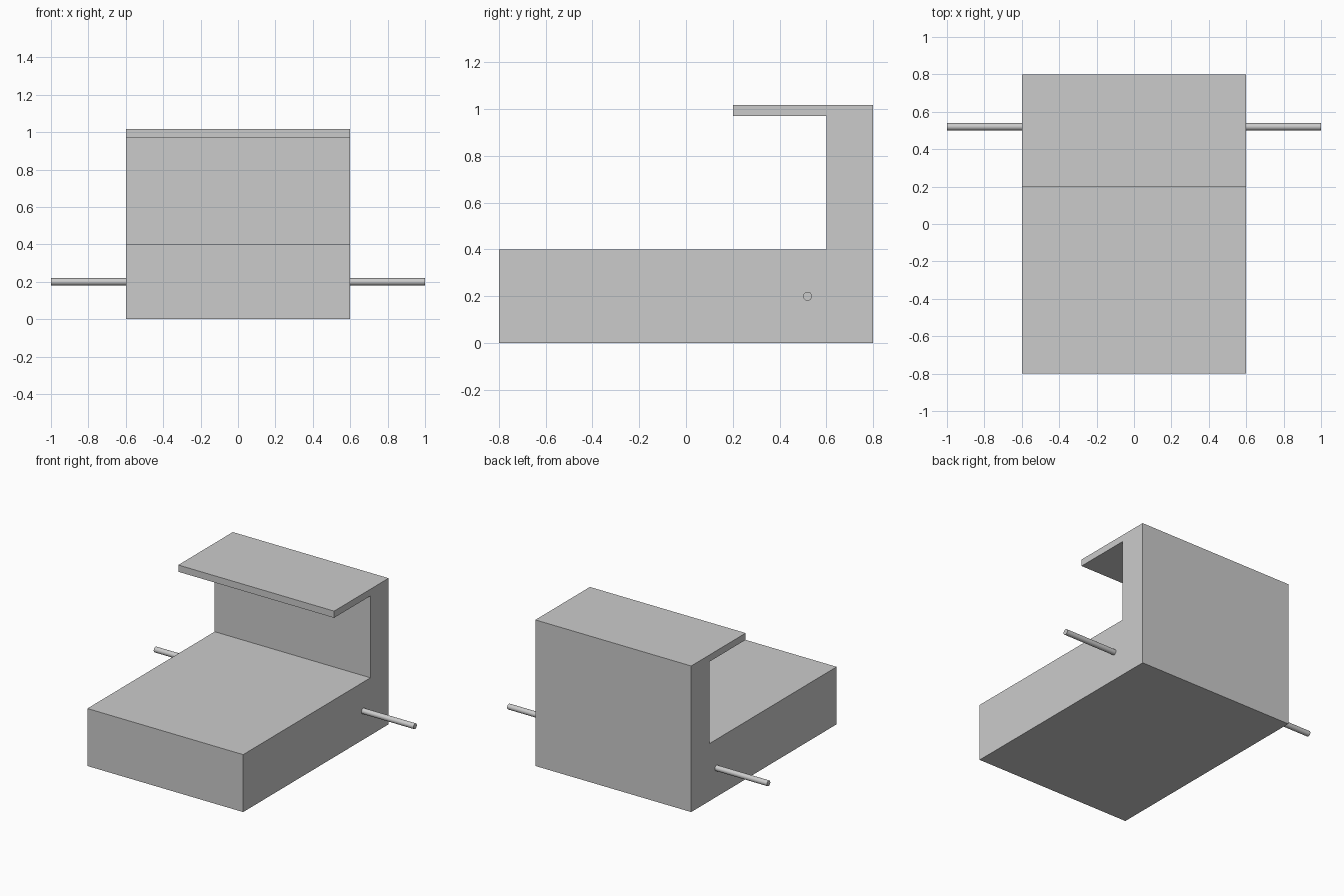
import bpy, bmesh
from math import radians
from mathutils import Matrix

cube = bpy.data.objects.get("Cube")
if cube:
    bpy.data.objects.remove(cube, do_unlink=True)

grey = bpy.data.materials.new("plain grey")
grey.use_nodes = True
COLOUR = (0.6, 0.6, 0.6, 1)
grey.diffuse_color = COLOUR
grey.node_tree.nodes["Principled BSDF"].inputs["Base Color"].default_value = COLOUR


def add_object(name, bm):
    bmesh.ops.recalc_face_normals(bm, faces=bm.faces)
    mesh = bpy.data.meshes.new(name)
    bm.to_mesh(mesh)
    bm.free()
    mesh.materials.append(grey)
    obj = bpy.data.objects.new(name, mesh)
    bpy.context.collection.objects.link(obj)
    return obj


# Body: side profile (y, z) of base, back wall and overhanging shelf
HALF_WIDTH = 0.6
TOP = 1.017
profile = [(-0.8, 0), (0.8, 0), (0.8, TOP), (0.2, TOP),
           (0.2, 0.97), (0.6, 0.97), (0.6, 0.4), (-0.8, 0.4)]
bm = bmesh.new()
side = bm.faces.new([bm.verts.new((-HALF_WIDTH, y, z)) for y, z in profile])
extruded = bmesh.ops.extrude_face_region(bm, geom=[side])
new_verts = [g for g in extruded["geom"] if isinstance(g, bmesh.types.BMVert)]
bmesh.ops.translate(bm, verts=new_verts, vec=(2 * HALF_WIDTH, 0, 0))
if not side.is_valid or len(bm.faces) < len(profile) + 2:
    bmesh.ops.holes_fill(bm, edges=bm.edges)
add_object("body", bm)

# Side rods: one thin cylinder sticking out of each side
ROD_LENGTH = 0.4
for name, sign in (("left_rod", 1), ("right_rod", -1)):
    bm = bmesh.new()
    bmesh.ops.create_cone(bm, cap_ends=True, segments=24, radius1=0.019,
                          radius2=0.019, depth=ROD_LENGTH,
                          matrix=Matrix.Rotation(radians(90), 4, "Y"))
    rod = add_object(name, bm)
    rod.location = (sign * (HALF_WIDTH + ROD_LENGTH / 2), 0.52, 0.2)
    bpy.ops.object.select_all(action="DESELECT")
    rod.select_set(True)
    bpy.context.view_layer.objects.active = rod
    bpy.ops.object.shade_smooth_by_angle(angle=radians(40))
